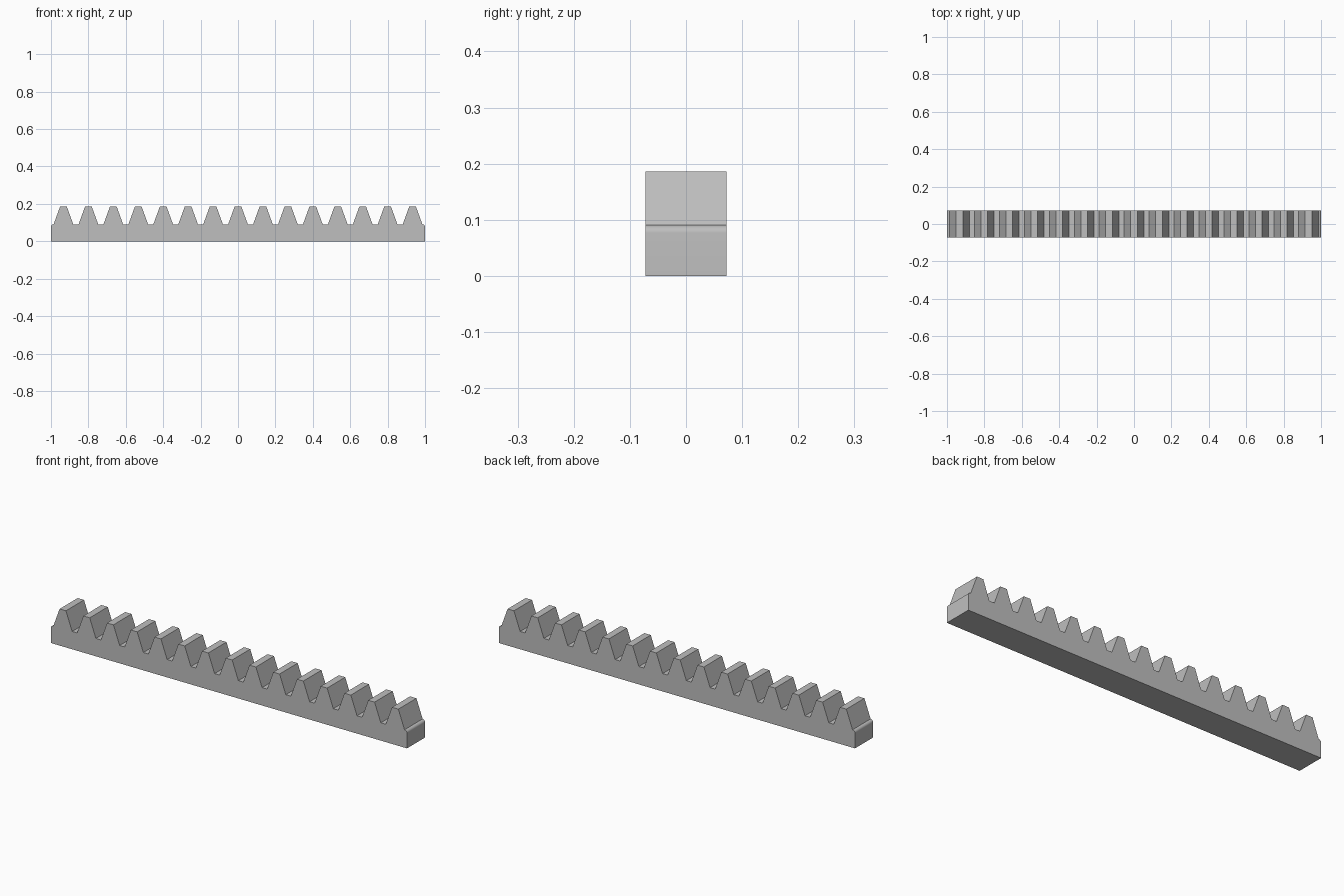
import bpy
import bmesh
import math

cube = bpy.data.objects.get("Cube")
if cube:
    bpy.data.objects.remove(cube, do_unlink=True)

# Rack proportions: module from the tooth pitch, 20 degree pressure angle
TEETH = 15
PITCH = 2.0 / TEETH
MODULE = PITCH / math.pi
HEIGHT = 0.186
ROOT = HEIGHT - 2.25 * MODULE
HALF_DEPTH = 0.0725
SLOPE = math.tan(math.radians(20))
TIP_HALF = PITCH / 4 - MODULE * SLOPE
ROOT_HALF = PITCH / 4 + 1.25 * MODULE * SLOPE
ROUND = PITCH / 2 - ROOT_HALF
ARC_STEPS = 8

# Steel material
steel = bpy.data.materials.new("steel_grey")
steel.use_nodes = True
colour = (0.52, 0.52, 0.52, 1.0)
steel.diffuse_color = colour
steel.node_tree.nodes["Principled BSDF"].inputs["Base Color"].default_value = colour


def end_arc(side):
    """Rounded shoulder at one end, from the end face up to the root line."""
    pts = []
    for i in range(ARC_STEPS):
        a = math.pi / 2 * i / ARC_STEPS
        pts.append((side * (1 - ROUND + ROUND * math.cos(a)),
                    ROOT - ROUND + ROUND * math.sin(a)))
    return pts


# Side profile: base, left shoulder, teeth, right shoulder
profile = [(1, 0), (-1, 0)] + end_arc(-1)
for i in range(TEETH):
    x = -1 + PITCH * (i + 0.5)
    profile += [(x - ROOT_HALF, ROOT), (x - TIP_HALF, HEIGHT),
                (x + TIP_HALF, HEIGHT), (x + ROOT_HALF, ROOT)]
profile += reversed(end_arc(1))

# Extrude the profile through the depth
bm = bmesh.new()
face = bm.faces.new([bm.verts.new((x, -HALF_DEPTH, z)) for x, z in profile])
result = bmesh.ops.extrude_face_region(bm, geom=[face])
moved = [v for v in result["geom"] if isinstance(v, bmesh.types.BMVert)]
bmesh.ops.translate(bm, verts=moved, vec=(0, 2 * HALF_DEPTH, 0))
bmesh.ops.recalc_face_normals(bm, faces=bm.faces)

mesh = bpy.data.meshes.new("gear_rack")
bm.to_mesh(mesh)
bm.free()
mesh.materials.append(steel)
rack = bpy.data.objects.new("gear_rack", mesh)
bpy.context.collection.objects.link(rack)

# Smooth the rounded shoulders, keep the teeth crisp
bpy.ops.object.select_all(action="DESELECT")
rack.select_set(True)
bpy.context.view_layer.objects.active = rack
bpy.ops.object.shade_smooth_by_angle(angle=math.radians(15))
